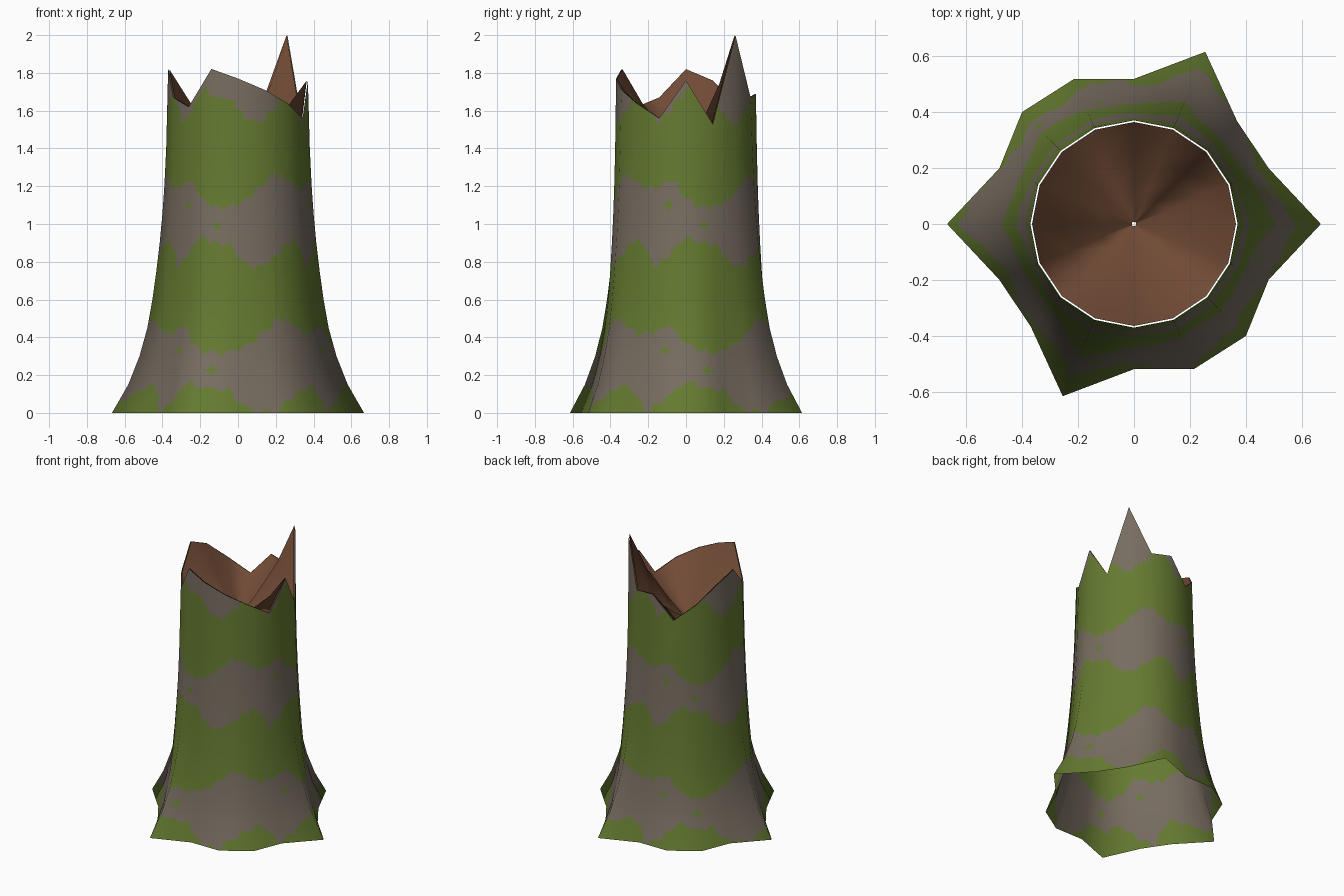
import bpy, math
from mathutils import Vector

cube = bpy.data.objects.get("Cube")
if cube:
    bpy.data.objects.remove(cube)

SIDES, SUB_A, SUB_Z = 16, 10, 9
RIM_R = 0.37
# Half the root outline, repeated on the opposite side
ROOTS = [0.667, 0.52, 0.52, 0.665, 0.518, 0.56, 0.565, 0.52] * 2
# Height of the broken rim at each corner
RIM = [1.76, 1.53, 2.0, 1.67, 1.69, 1.53, 1.64, 1.76,
       1.82, 1.67, 1.62, 1.82, 1.77, 1.71, 1.64, 1.56]
# Trunk rings: height and how much of the root flare remains
RINGS = [(0, 1), (0.15, 0.71), (0.3, 0.51), (0.45, 0.37), (0.6, 0.28),
         (0.75, 0.21), (0.9, 0.15), (1.06, 0.1), (1.2, 0.067), (1.4, 0.034)]
# Wavy moss edges over a third of a turn
MOSS_TOP = [0.94, 0.9, 0.89, 0.79, 0.77, 0.83, 0.9, 0.91, 0.77, 0.84]
MOSS_LOW = [0.37, 0.32, 0.32, 0.36, 0.42, 0.5, 0.47, 0.42, 0.42, 0.47]
MOSS_SPOTS = [(14, 0.225), (106, 0.33)]
MOSS_STEP = 0.77


def material(name, color):
    m = bpy.data.materials.new(name)
    m.use_nodes = True
    m.diffuse_color = (*color, 1)
    bsdf = m.node_tree.nodes["Principled BSDF"]
    bsdf.inputs["Base Color"].default_value = (*color, 1)
    bsdf.inputs["Roughness"].default_value = 0.9
    return m


def mesh_object(name, verts, faces, mats):
    me = bpy.data.meshes.new(name)
    me.from_pydata(verts, [], faces)
    for m in mats:
        me.materials.append(m)
    me.shade_smooth()
    ob = bpy.data.objects.new(name, me)
    bpy.context.collection.objects.link(ob)
    return ob


def grid_faces(cols, rows):
    return [(j * cols + i, j * cols + (i + 1) % cols,
             (j + 1) * cols + (i + 1) % cols, (j + 1) * cols + i)
            for j in range(rows - 1) for i in range(cols)]


def polar(k, r, z):
    a = 2 * math.pi * k / SIDES
    return Vector((r * math.cos(a), r * math.sin(a), z))


def corner(k, j):
    k %= SIDES
    if j == len(RINGS):
        return polar(k, RIM_R, RIM[k])
    z, flare = RINGS[j]
    return polar(k, RIM_R + (ROOTS[k] - RIM_R) * flare, z)


def corner_normal(k, j):
    around = corner(k + 1, j) - corner(k - 1, j)
    if j == len(RINGS):     # ragged rim: follow the trunk, not the teeth
        around.z = 0
    up = corner(k, min(j + 1, len(RINGS))) - corner(k, max(j - 1, 0))
    return around.cross(up).normalized()


def blend(fn, i, j):
    k, s = divmod(i, SUB_A)
    r, t = divmod(j, SUB_Z)
    if r == len(RINGS):
        r, t = r - 1, SUB_Z
    s, t = s / SUB_A, t / SUB_Z
    low = fn(k, r).lerp(fn(k + 1, r), s)
    return low.lerp(fn(k, r + 1).lerp(fn(k + 1, r + 1), s), t)


def wave(table, deg):
    p = (deg % 120) / 12
    i = int(p) % 10
    f = p - int(p)
    wobble = 0.012 * math.sin(math.radians(deg * 33))
    return table[i] * (1 - f) + table[(i + 1) % 10] * f + wobble


def is_moss(p):
    deg = math.degrees(math.atan2(p.y, p.x))
    for n in (-1, 0, 1):
        z = p.z - n * MOSS_STEP
        if wave(MOSS_LOW, deg) < z < wave(MOSS_TOP, deg):
            return True
        for a, h in MOSS_SPOTS:
            if math.hypot((deg % 120 - a) / 140, z - h) < 0.02:
                return True
    return False


bark = material("bark_grey", (0.185, 0.152, 0.118))
moss = material("moss_green", (0.128, 0.195, 0.03))
wood = material("inner_wood_brown", (0.165, 0.07, 0.036))

# Flared trunk shell, open below
cols, rows = SIDES * SUB_A, len(RINGS) * SUB_Z + 1
cells = [(i, j) for j in range(rows) for i in range(cols)]
trunk = mesh_object("trunk_bark", [blend(corner, i, j) for i, j in cells],
                    grid_faces(cols, rows), [bark, moss])
for face in trunk.data.polygons:
    face.material_index = int(is_moss(face.center))
trunk.data.normals_split_custom_set_from_vertices(
    [blend(corner_normal, i, j).normalized() for i, j in cells])

# Splintered hollow: a funnel from the rim to the middle
HOLLOW = [(0.008, 0.0), (0.12, 0.25), (0.25, 0.58), (0.364, 1.0)]
FLOOR = 1.39
funnel = [polar(k, r, FLOOR + (RIM[k] - FLOOR) * f)
          for r, f in reversed(HOLLOW) for k in range(SIDES)]
mesh_object("hollow_wood", funnel, grid_faces(SIDES, len(HOLLOW)), [wood])
